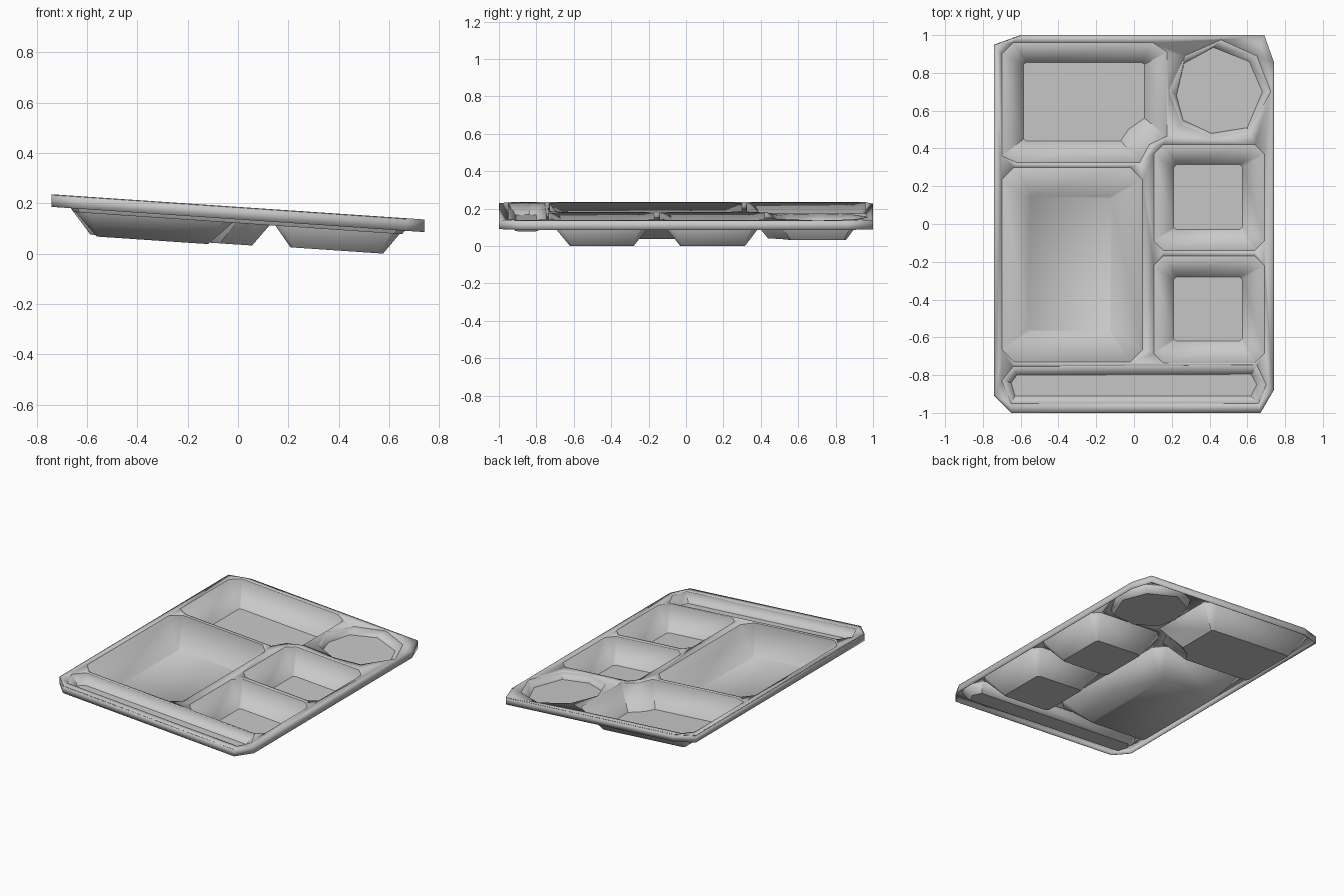
import bpy
import bmesh
from math import radians

if "Cube" in bpy.data.objects:
    bpy.data.objects.remove(bpy.data.objects["Cube"], do_unlink=True)

grey = bpy.data.materials.new("light_grey")
grey.use_nodes = True
colour = (0.58, 0.58, 0.58, 1)
grey.diffuse_color = colour
grey.node_tree.nodes["Principled BSDF"].inputs["Base Color"].default_value = colour


def place(p, depth):
    # The whole tray leans down towards +x
    return (p[0], p[1], 0.186 - 0.0675 * p[0] - depth)


def ring(bm, points, depth):
    return [bm.verts.new(place(p, depth)) for p in points]


def bridge(bm, a, b):
    for i in range(len(a)):
        j = (i + 1) % len(a)
        bm.faces.new((a[i], a[j], b[j], b[i]))


def finish(name, bm):
    mesh = bpy.data.meshes.new(name)
    bm.to_mesh(mesh)
    bm.free()
    mesh.materials.append(grey)
    obj = bpy.data.objects.new(name, mesh)
    bpy.context.collection.objects.link(obj)
    bpy.ops.object.select_all(action="DESELECT")
    obj.select_set(True)
    bpy.context.view_layer.objects.active = obj
    bpy.ops.object.shade_smooth_by_angle(angle=radians(42))
    sheet = obj.modifiers.new("sheet_thickness", "SOLIDIFY")
    sheet.thickness = 0.003
    sheet.offset = -1


def chamfered(x0, x1, y0, y1, c):
    # Counter-clockwise rectangle with cut corners
    return [(x0 + c, y0), (x1 - c, y0), (x1, y0 + c), (x1, y1 - c),
            (x1 - c, y1), (x0 + c, y1), (x0, y1 - c), (x0, y0 + c)]


def recess(name, opening, floor, depth):
    bm = bmesh.new()
    top, low = ring(bm, opening, 0), ring(bm, floor, depth)
    bridge(bm, top, low)
    bm.faces.new(low)
    finish(name, bm)


# Compartments: opening outline, floor outline, depth
recesses = {
    "large_compartment": (chamfered(-0.70, 0.045, -0.73, 0.30, 0.065),
                          chamfered(-0.56, -0.12, -0.57, 0.145, 0.012), 0.153),
    "middle_compartment": (chamfered(0.105, 0.69, -0.14, 0.42, 0.05),
                           chamfered(0.21, 0.575, -0.03, 0.315, 0.015), 0.144),
    "front_compartment": (chamfered(0.105, 0.69, -0.735, -0.17, 0.05),
                          chamfered(0.21, 0.575, -0.62, -0.28, 0.015), 0.144),
    "back_compartment": (
        [(-0.62, 0.325), (0.03, 0.325), (0.08, 0.42), (0.175, 0.465), (0.175, 0.91),
         (0.10, 0.96), (-0.64, 0.96), (-0.70, 0.90), (-0.70, 0.36)],
        [(-0.575, 0.44), (-0.07, 0.44), (-0.03, 0.50), (0.055, 0.56), (0.055, 0.845),
         (0.04, 0.855), (-0.57, 0.855), (-0.585, 0.845), (-0.585, 0.45)], 0.147),
    "cutlery_groove": (
        [(-0.65, -0.95), (0.66, -0.95), (0.70, -0.85), (0.65, -0.745), (-0.64, -0.755), (-0.70, -0.83)],
        [(-0.63, -0.91), (0.62, -0.91), (0.65, -0.85), (0.62, -0.795), (-0.62, -0.80), (-0.65, -0.84)], 0.062),
    "cup_holder": (
        [(0.46, 0.975), (0.27, 0.89), (0.185, 0.71), (0.25, 0.53),
         (0.41, 0.455), (0.605, 0.49), (0.725, 0.70), (0.65, 0.89)],
        [(0.42, 0.935), (0.265, 0.85), (0.225, 0.68), (0.26, 0.55),
         (0.41, 0.48), (0.60, 0.51), (0.68, 0.70), (0.61, 0.86)], 0.045),
}
for name, (opening, floor, depth) in recesses.items():
    recess(name, opening, floor, depth)

# Flat top sheet with the compartment openings left out
outline = [(-0.65, -1), (0.67, -1), (0.74, -0.88), (0.74, 0.86),
           (0.69, 1), (-0.60, 1), (-0.74, 0.95), (-0.74, -0.91)]
bm = bmesh.new()
edges = []
for loop in [outline] + [r[0] for r in recesses.values()]:
    verts = ring(bm, loop, 0)
    edges += [bm.edges.new((verts[i - 1], verts[i])) for i in range(len(verts))]
bmesh.ops.triangle_fill(bm, use_beauty=True, use_dissolve=False, edges=edges, normal=(0, 0, 1))
bm.normal_update()
for face in bm.faces:
    if face.normal.z < 0:
        face.normal_flip()
finish("top_sheet", bm)

# Skirt hanging around the edge
bm = bmesh.new()
top, low = ring(bm, outline, 0), ring(bm, outline, 0.05)
bridge(bm, low, top)
finish("rim_skirt", bm)
